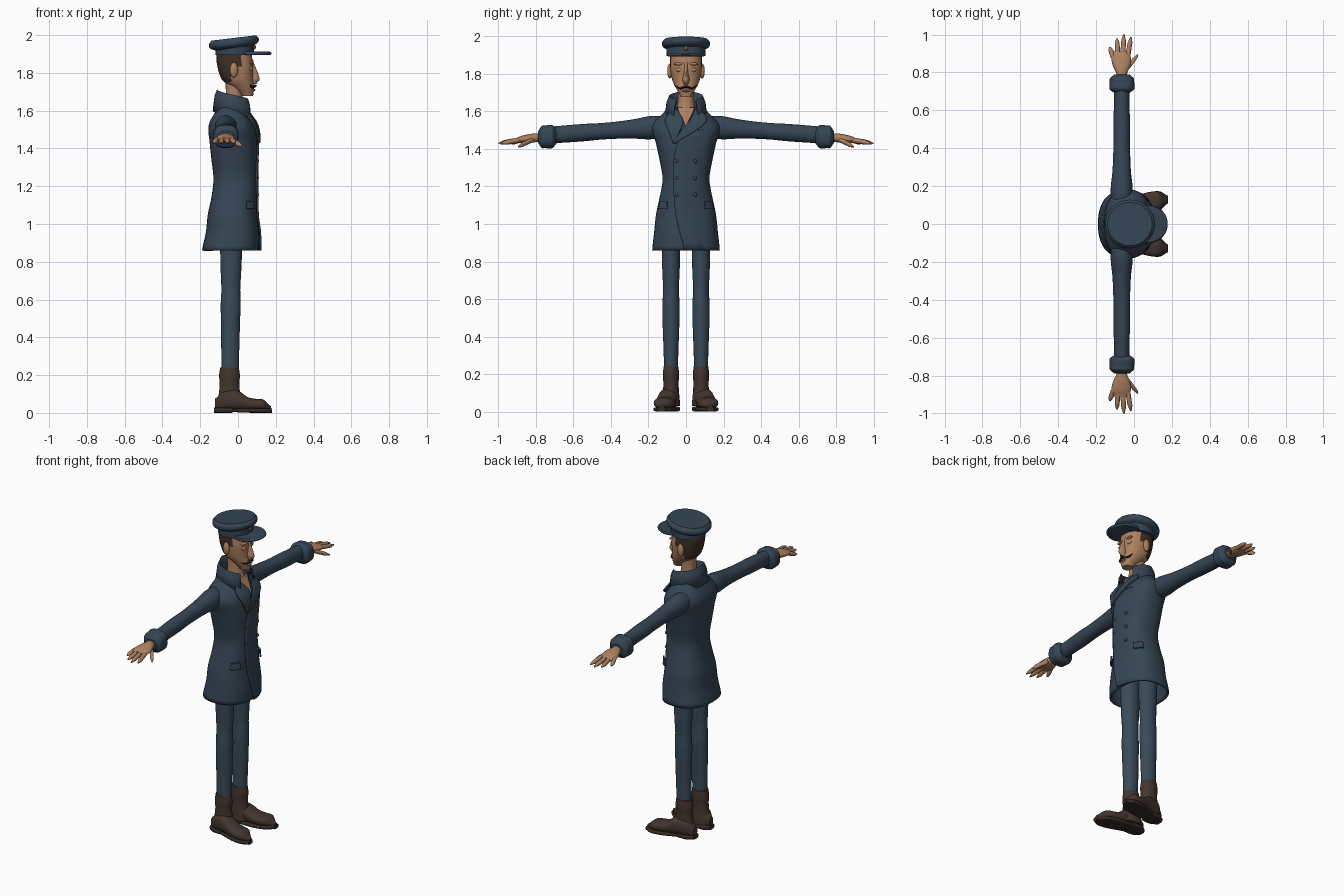
import bpy, bmesh
from math import cos, sin, pi, radians
from mathutils import Vector

if "Cube" in bpy.data.objects:
    bpy.data.objects.remove(bpy.data.objects["Cube"])


def material(name, *rgb):
    mat = bpy.data.materials.new(name)
    mat.use_nodes = True
    mat.diffuse_color = (*rgb, 1)
    shader = next(node for node in mat.node_tree.nodes if node.type == 'BSDF_PRINCIPLED')
    shader.inputs["Base Color"].default_value = (*rgb, 1)
    return mat


NAVY = material("navy coat", .036, .06, .09)
BLUE = material("blue trousers", .04, .07, .1)
SKIN = material("skin", .42, .22, .12)
HAIR = material("dark brown hair", .05, .03, .02)
BOOT = material("brown leather", .055, .036, .028)
SOLE = material("dark sole", .035, .024, .02)
BRASS = material("dull brass", .16, .09, .05)
BLACK = material("black moustache", .01, .01, .01)


def sample(values, u):
    """Smooth value at u (from start to end) through evenly spaced values."""
    last = len(values) - 1
    i = max(min(int(u * last), last - 1), 0)
    t = u * last - i
    p, q, r, s = (values[min(max(k, 0), last)] for k in range(i - 1, i + 3))
    return q + t / 2 * (r - p + t * (2 * p - 5 * q + 4 * r - s + t * (3 * (q - r) + s - p)))


def finish(bm, name, mats, mirror=False, rule=None, thick=0, centre=-1):
    bmesh.ops.recalc_face_normals(bm, faces=bm.faces)
    if rule:
        for face in bm.faces:
            face.material_index = rule(face.calc_center_median())
    mesh = bpy.data.meshes.new(name)
    bm.to_mesh(mesh)
    bm.free()
    for mat in mats:
        mesh.materials.append(mat)
    obj = bpy.data.objects.new(name, mesh)
    bpy.context.collection.objects.link(obj)
    bpy.ops.object.select_all(action='DESELECT')
    obj.select_set(True)
    bpy.context.view_layer.objects.active = obj
    bpy.ops.object.shade_smooth_by_angle(angle=radians(40))
    if thick:
        solid = obj.modifiers.new("thickness", 'SOLIDIFY')
        solid.thickness, solid.offset = thick, centre
    if mirror:
        obj.modifiers.new("mirror", 'MIRROR').use_axis = (False, True, False)
    return obj


def skin_grid(bm, grid):
    for low, high in zip(grid, grid[1:]):
        for k in range(len(low) - 1):
            bm.faces.new((low[k], low[k + 1], high[k + 1], high[k]))


def loft(name, axis, start, end, wide, deep, *mats, shift=(0,), lift=(0,), tilt=0,
         power=2, sides=32, rings=24, open_start=False, **options):
    """Rounded sections along an axis; wide and deep are half sizes on the other two axes."""
    along = 'xyz'.index(axis)
    first, second = (k for k in range(3) if k != along)
    bm, loops = bmesh.new(), []
    for ring in range(rings + 1):
        u = ring / rings
        middle = Vector(start).lerp(Vector(end), u)
        loop = []
        for k in range(sides):
            c, s = cos(2 * pi * k / sides), sin(2 * pi * k / sides)
            across = sample(wide, u) * abs(c) ** (2 / power) * (1 if c > 0 else -1)
            point = middle.copy()
            point[first] += across + sample(shift, u)
            point[second] += sample(deep, u) * abs(s) ** (2 / power) * (1 if s > 0 else -1) + sample(lift, u)
            point[along] += tilt * across
            loop.append(bm.verts.new(point))
        loops.append(loop)
    skin_grid(bm, [loop + loop[:1] for loop in loops])
    for cap in loops[-1:] if open_start else (loops[0], loops[-1]):
        bm.faces.new(cap)
    return finish(bm, name, mats, **options)


def ball(name, place, size, mat, mirror=False):
    bm = bmesh.new()
    bmesh.ops.create_uvsphere(bm, u_segments=16, v_segments=10, radius=1)
    bmesh.ops.scale(bm, vec=size, verts=bm.verts)
    bmesh.ops.translate(bm, vec=place, verts=bm.verts)
    return finish(bm, name, [mat], mirror)


# Coat body, open at the hem
HEM, TOP, ROUND = .86, 1.62, 2.4
DEPTH = (.15, .14, .13, .12, .115, .12, .125, .12, .07)
MIDDLE = (-.04, -.03, -.03, -.02, -.015, -.02, -.025, -.035, -.04)
WIDTH = (.18, .17, .16, .14, .125, .14, .16, .18, .1)
loft("coat_body", 'z', (0, 0, HEM), (0, 0, TOP), DEPTH, WIDTH, NAVY, shift=MIDDLE, power=ROUND,
     sides=48, rings=32, open_start=True, thick=.012)


def chest(y, z, off):
    """Point on the coat front, pushed out by off."""
    u = min((z - HEM) / (TOP - HEM), 1)
    side = min(abs(y) / (sample(WIDTH, u) + off), 1) ** ROUND
    return Vector((sample(MIDDLE, u) + (sample(DEPTH, u) + off) * (1 - side) ** (1 / ROUND), y, z))


def patch(name, bottom, top, left, right, mat, off, off_end, mirror=False, rows=18, cols=12):
    """Cloth plate that follows the coat between two edge curves."""
    bm, grid = bmesh.new(), []
    for row in range(rows + 1):
        u = row / rows
        y, y_end, z = sample(left, u), sample(right, u), bottom + (top - bottom) * u
        steps = [k / cols for k in range(cols + 1)]
        grid.append([bm.verts.new(chest(y + (y_end - y) * t, z, off + (off_end - off) * t)) for t in steps])
    skin_grid(bm, grid)
    return finish(bm, name, [mat], mirror, thick=.009, centre=0)


patch("front_flap", HEM, 1.5, (-.01, -.05, -.066, -.066, -.03), (.1,), NAVY, .009, -.006)
patch("chest_skin", 1.52, TOP, (-.004, -.045), (.004, .045), SKIN, .004, .004)
patch("right_lapel", 1.43, 1.61, (-.07, -.09, -.11, -.08), (-.06, -.035, -.015, -.045), NAVY, .015, .015)
patch("left_lapel", 1.43, 1.61, (-.065, -.03, .02, .045), (-.055, .04, .11, .08), NAVY, .018, .018)
patch("pocket_flap", 1.08, 1.12, (.1,), (.145, .138), NAVY, .008, .008, mirror=True)
for row in range(3):
    for y in (-.05, .05):
        ball("coat_button", chest(y, 1.155 + .09 * row, .008), (.008, .01, .01), NAVY)

# Turned collar, open at the throat
bm, grid = bmesh.new(), []
for k in range(-16, 17):
    turn = k / 16
    c, s = cos(2.5 * turn), sin(2.5 * turn)
    radii = [(.07 + .01 * j, z - .05 * abs(turn)) for j, z in enumerate((1.6, 1.69, 1.71, 1.68, 1.6))]
    grid.append([bm.verts.new((-.02 - r * c, r * s, z)) for r, z in radii])
skin_grid(bm, grid)
finish(bm, "collar", [NAVY], thick=.008, centre=0)

# Sleeves, cuffs and hands
loft("sleeve", 'y', (-.065, .1, 1.52), (-.065, .71, 1.475), (.055, .058, .049, .045, .043, .044, .041, .04),
     (.055, .062, .052, .046, .044, .046, .046, .045), NAVY, rings=40, mirror=True)
loft("cuff", 'y', (-.064, .69, 1.467), (-.064, .79, 1.463), (.04, .064, .066, .065, .062, .04),
     (.04, .06, .063, .06, .058, .03), NAVY, power=2.6, mirror=True)
loft("palm", 'y', (-.064, .77, 1.463), (-.069, .91, 1.447), (.026, .03, .042, .05, .05, .038),
     (.022, .023, .024, .022, .018, .01), SKIN, mirror=True)
FINGER = (.012, .0135, .013, .012, .004)
for k, (name, tip) in enumerate((("little", .935), ("ring", .98), ("middle", 1), ("index", .987))):
    loft(name + "_finger", 'y', (-.11 + .025 * k, .875, 1.45), (-.127 + .037 * k, tip, 1.43),
         FINGER, FINGER, SKIN, sides=12, rings=12, mirror=True)
loft("thumb", 'y', (-.04, .815, 1.45), (.02, .895, 1.412), FINGER, FINGER, SKIN, sides=12, rings=12, mirror=True)

# Trousers
loft("trouser_leg", 'z', (-.042, .08, .22), (-.035, .08, 1),
     (.046, .047, .049, .05, .053, .05, .054, .057, .06, .06),
     (.037, .039, .042, .045, .046, .042, .046, .048, .05, .05), BLUE, rings=45, mirror=True)

# Boots
loft("boot_shaft", 'z', (-.045, .08, .03), (-.045, .08, .24), (.07, .062, .055, .052, .055, .05),
     (.048, .046, .042, .041, .043, .04), BOOT, mirror=True)
HEIGHT = (.03, .05, .055, .05, .035, .03, .028, .01)
loft("boot_foot", 'x', (-.122, .08, .015), (.176, .128, .015), (.02, .045, .048, .05, .054, .056, .048, .01),
     HEIGHT, BOOT, lift=HEIGHT, power=2.4, rings=32, mirror=True)
loft("boot_heel", 'x', (-.126, .08, .014), (-.03, .083, .014), (.025, .047, .05, .049), (.014,), SOLE,
     power=4, mirror=True)
loft("boot_sole", 'x', (-.03, .09, .013), (.18, .13, .012), (.046, .05, .056, .057, .05, .02),
     (.008, .011, .012, .012, .012), SOLE, power=4, mirror=True)

# Head, neck and face
loft("neck", 'z', (-.015, 0, 1.56), (-.025, 0, 1.78), (.075, .05, .043, .045), (.06, .046, .042, .045), SKIN)
loft("head", 'z', (0, 0, 1.677), (0, 0, 1.92), (.03, .055, .08, .09, .095, .095, .09),
     (.03, .05, .07, .08, .085, .085, .085), SKIN, HAIR, shift=(.05, .03, 0, -.01, -.015, -.02, -.02),
     power=2.3, sides=56, rings=42,
     rule=lambda c: int((c.x < -.035 and c.z > 1.755) or (c.x < .018 and c.z > 1.835)))
loft("nose", 'z', (.07, 0, 1.742), (.07, 0, 1.87), (.028, .044, .04, .034, .024, .015, .01),
     (.012, .019, .014, .011, .01, .015), SKIN, sides=20)
ball("ear", (-.022, .086, 1.815), (.021, .014, .04), SKIN, True)
ball("eyelid", (.068, .036, 1.822), (.011, .02, .012), SKIN, True)
ball("brow", (.069, .038, 1.853), (.012, .026, .008), SKIN, True)
ball("lower_lip", (.083, 0, 1.71), (.009, .024, .006), SKIN)
loft("moustache", 'y', (.088, 0, 1.732), (.064, .063, 1.738), (.012, .012, .011, .007, .002),
     (.006, .006, .005, .003, .001), BLACK, lift=(0, -.006, -.012, -.007, 0), sides=12, mirror=True)

# Peaked cap
loft("cap_band", 'z', (-.017, 0, 1.895), (-.017, 0, 1.95), (.102,), (.104,), NAVY, sides=48)
loft("cap_crown", 'z', (-.022, 0, 1.93), (-.022, 0, 1.985), (.1, .125, .132, .13, .118),
     (.1, .122, .128, .126, .114), NAVY, tilt=.12, sides=48)
loft("cap_visor", 'z', (.078, 0, 1.894), (.078, 0, 1.912), (.09, .099, .099, .09), (.097, .1, .1, .097),
     NAVY, sides=48, rings=6)
ball("cap_badge", (.087, 0, 1.937), (.008, .011, .014), BRASS)
